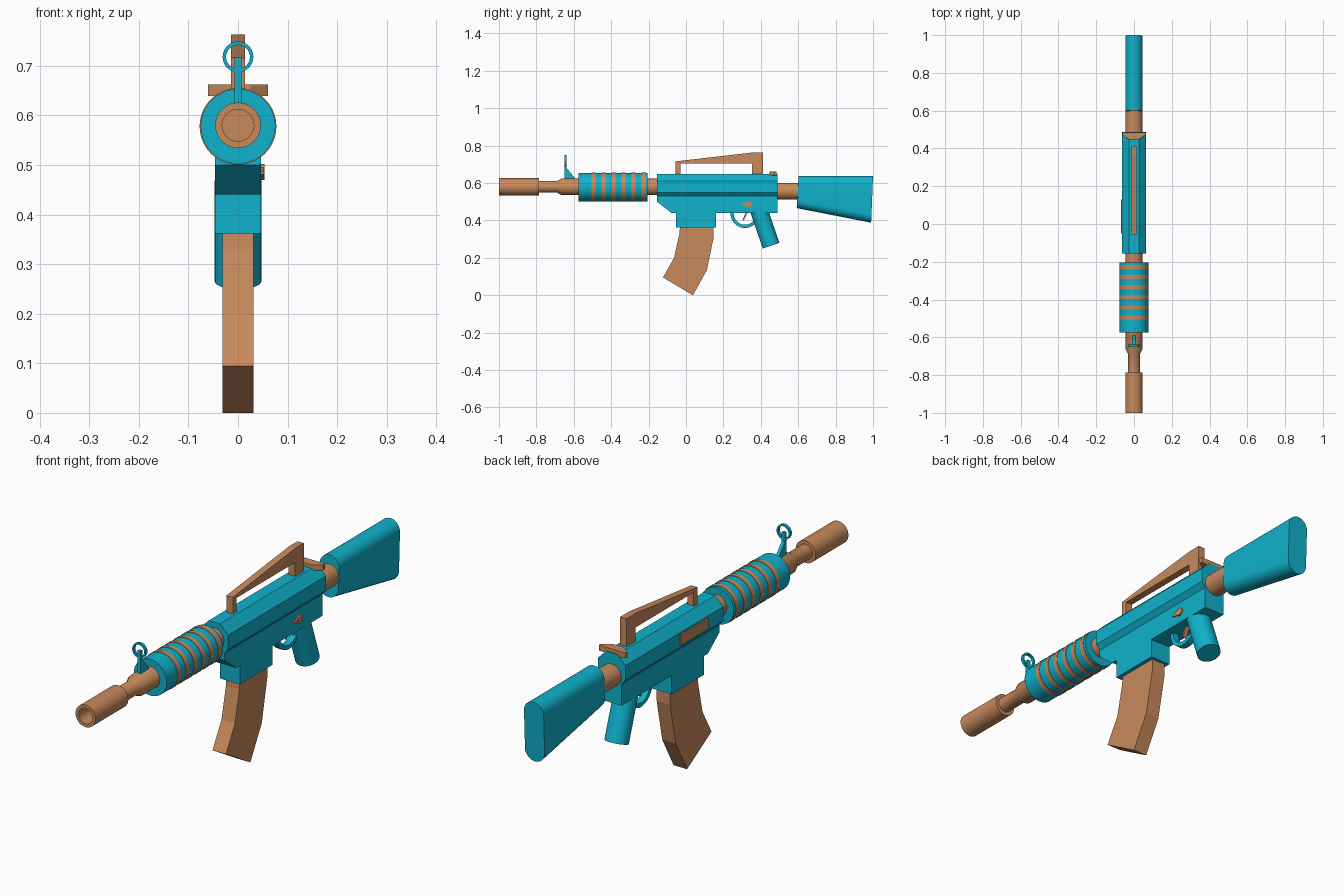
import bpy, bmesh, math
from mathutils import Vector, Matrix

if "Cube" in bpy.data.objects:
    bpy.data.objects.remove(bpy.data.objects["Cube"])

def material(name, rgb):
    m = bpy.data.materials.new(name)
    m.diffuse_color = (*rgb, 1)
    m.use_nodes = True
    m.node_tree.nodes["Principled BSDF"].inputs["Base Color"].default_value = m.diffuse_color
    return m

TEAL = material("teal", (0.005, 0.445, 0.604))
TAN = material("tan", (0.578, 0.255, 0.107))

def finish(name, bm, mat, smooth=False):
    bmesh.ops.recalc_face_normals(bm, faces=bm.faces)
    me = bpy.data.meshes.new(name)
    bm.to_mesh(me)
    bm.free()
    me.materials.append(mat)
    ob = bpy.data.objects.new(name, me)
    bpy.context.collection.objects.link(ob)
    if smooth:
        bpy.ops.object.select_all(action='DESELECT')
        ob.select_set(True)
        bpy.context.view_layer.objects.active = ob
        bpy.ops.object.shade_smooth_by_angle(angle=math.radians(35))
    return ob

def loft(name, ring_a, ring_b, mat, smooth=False):
    """Closed solid between two matching rings of points."""
    bm = bmesh.new()
    a = [bm.verts.new(p) for p in ring_a]
    b = [bm.verts.new(p) for p in ring_b]
    bm.faces.new(a)
    bm.faces.new(b)
    n = len(a)
    for i in range(n):
        j = (i + 1) % n
        bm.faces.new((a[i], a[j], b[j], b[i]))
    return finish(name, bm, mat, smooth)

def side_prism(name, pts, x0, x1, mat):
    """Side profile (y, z) extruded from x0 to x1."""
    return loft(name, [(x0, y, z) for y, z in pts], [(x1, y, z) for y, z in pts], mat)

def lathe(name, profile, center, axis, mat, closed=False, n=40):
    """Spin (radius, offset) points round an axis through center."""
    rot = Vector((0, 0, 1)).rotation_difference(Vector(axis)).to_matrix()
    bm = bmesh.new()
    rings = []
    for r, h in profile:
        rings.append([bm.verts.new(rot @ Vector((r * math.cos(t), r * math.sin(t), h)) + Vector(center))
                      for t in (2 * math.pi * i / n for i in range(n))])
    pairs = list(zip(rings, rings[1:]))
    if closed:
        pairs.append((rings[-1], rings[0]))
    else:
        bm.faces.new(rings[0])
        bm.faces.new(rings[-1])
    for a, b in pairs:
        for i in range(n):
            j = (i + 1) % n
            bm.faces.new((a[i], a[j], b[j], b[i]))
    return finish(name, bm, mat, True)

def hoop(name, center, axis, inner, outer, half, mat):
    return lathe(name, [(inner, -half), (outer, -half), (outer, half), (inner, half)],
                 center, axis, mat, closed=True)

Y, X = (0, 1, 0), (1, 0, 0)
AXIS = (0, 0, 0.58)

# Barrel with hollow muzzle
lathe("barrel", [(0.032, -0.88), (0.032, -1), (0.046, -1), (0.046, -0.785), (0.031, -0.785),
                 (0.031, -0.69), (0.044, -0.665), (0.044, -0.15)], AXIS, Y, TAN)

# Handguard and its raised bands
lathe("handguard", [(0.0755, -0.575), (0.0755, -0.205)], (0, 0, 0.578), Y, TEAL)
for i in range(6):
    y = -0.227 - 0.0535 * i
    lathe(f"handguard_band_{i + 1}", [(0.0775, y - 0.01), (0.0775, y + 0.01)], (0, 0, 0.578), Y, TAN)

# Front sight: braced post and ring
side_prism("front_sight_post", [(-0.65, 0.6), (-0.65, 0.717), (-0.638, 0.717), (-0.638, 0.68),
                                (-0.59, 0.622), (-0.59, 0.6)], -0.007, 0.007, TEAL)
hoop("front_sight_ring", (0, -0.644, 0.718), Y, 0.024, 0.031, 0.006, TEAL)

# Receiver: bevelled upper, narrower lower, magazine well
half = [(0.026, 0.647), (0.063, 0.61), (0.063, 0.55), (0.046, 0.53)]
section = half + [(-x, z) for x, z in reversed(half)]
loft("upper_receiver", [(x, -0.155, z) for x, z in section], [(x, 0.488, z) for x, z in section], TEAL)
side_prism("lower_receiver", [(-0.155, 0.54), (-0.155, 0.5), (-0.078, 0.44), (0.488, 0.44), (0.488, 0.54)],
           -0.046, 0.046, TEAL)
side_prism("magazine_well", [(-0.053, 0.45), (-0.053, 0.362), (0.16, 0.362), (0.16, 0.45)],
           -0.046, 0.046, TEAL)
side_prism("ejection_port", [(-0.05, 0.56), (-0.05, 0.603), (0.13, 0.603), (0.13, 0.56)],
           -0.069, -0.062, TAN)

# Curved magazine
side_prism("magazine", [(-0.032, 0.37), (-0.035, 0.33), (-0.064, 0.2), (-0.123, 0.095), (0.037, 0),
                        (0.112, 0.135), (0.148, 0.31), (0.148, 0.37)], -0.031, 0.031, TAN)

# Carry handle and charging handle
side_prism("carry_handle", [(-0.055, 0.64), (-0.055, 0.716), (0.355, 0.763), (0.411, 0.763), (0.411, 0.64),
                            (0.353, 0.64), (0.353, 0.704), (-0.03, 0.704), (-0.03, 0.64)],
           -0.0145, 0.0145, TAN)
plan = [(-0.061, 0.485), (-0.061, 0.472), (-0.025, 0.447), (0.025, 0.447), (0.061, 0.472), (0.061, 0.485)]
loft("charging_handle", [(x, y, 0.639) for x, y in plan], [(x, y, 0.662) for x, y in plan], TAN)

# Buffer tube and tapered rounded stock
lathe("buffer_tube", [(0.045, 0.48), (0.045, 0.62)], (0, 0, 0.556), Y, TAN)

def stadium(y_top, y_bottom, z_top, z_bottom, r=0.045, n=16):
    pts = []
    for c, start in ((z_top - r, 0), (z_bottom + r, math.pi)):
        for i in range(n + 1):
            t = start + math.pi * i / n
            z = c + r * math.sin(t)
            f = (z - z_bottom) / (z_top - z_bottom)
            pts.append((r * math.cos(t), y_bottom + f * (y_top - y_bottom), z))
    return pts

loft("stock", stadium(0.602, 0.592, 0.638, 0.466), stadium(1.0, 0.99, 0.638, 0.388), TEAL, True)

# Round slanted pistol grip
lathe("grip", [(0.047, -0.03), (0.047, 0.185)], (0, 0.395, 0.44), Vector((0, 0.325, -0.945)), TEAL)

# Trigger guard, trigger and selector
hoop("trigger_guard", (0, 0.315, 0.437), X, 0.06, 0.077, 0.014, TEAL)
side_prism("trigger", [(0.322, 0.45), (0.302, 0.402), (0.309, 0.399), (0.334, 0.45)], -0.008, 0.008, TAN)
lathe("selector_pivot", [(0.016, 0.04), (0.016, 0.053)], (0, 0.336, 0.486), X, TAN, n=24)
side_prism("selector_lever", [(0.293, 0.481), (0.336, 0.472), (0.336, 0.499), (0.293, 0.487)],
           0.04, 0.052, TAN)
